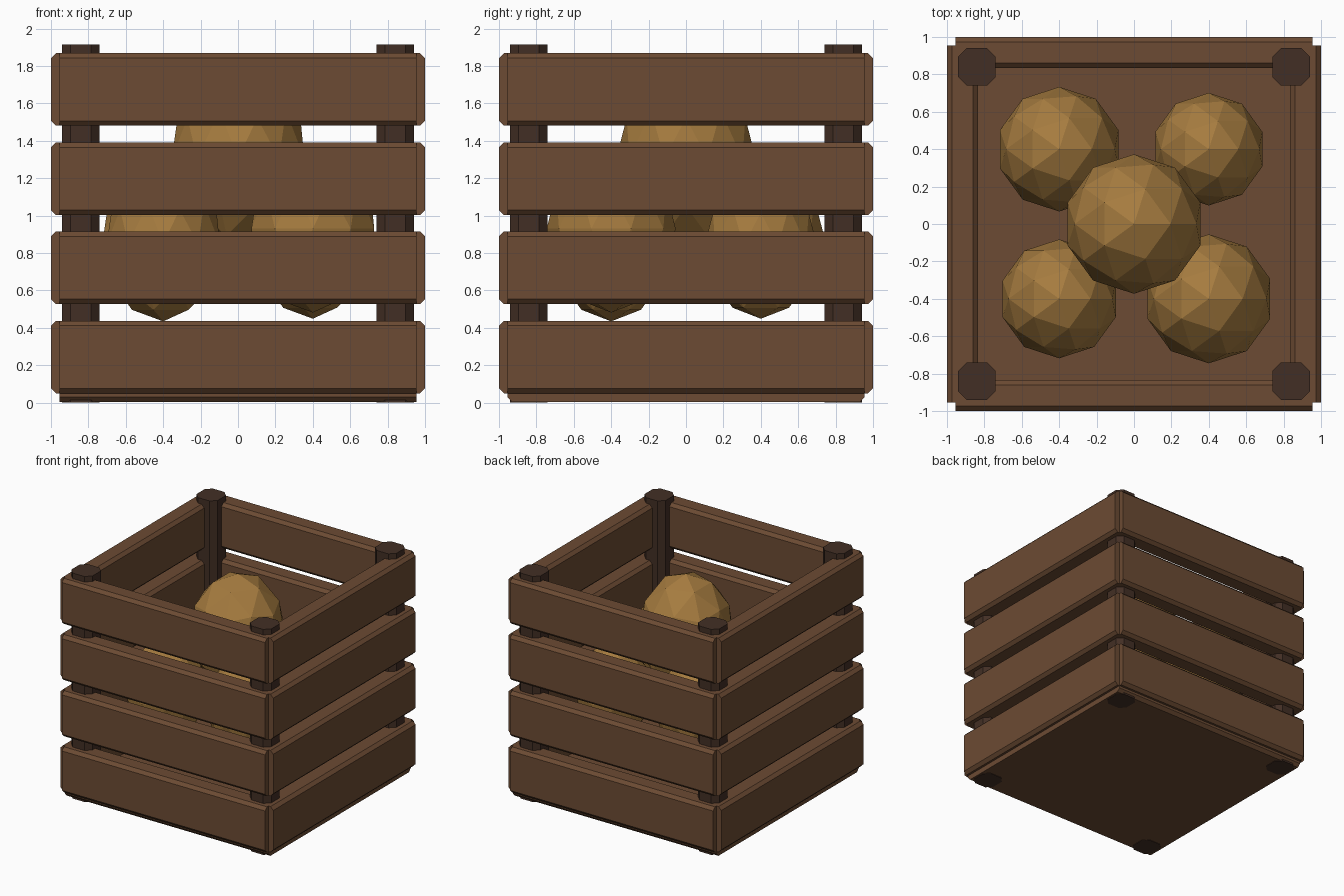
import bpy, bmesh
from mathutils import Matrix, Vector

if "Cube" in bpy.data.objects:
    bpy.data.objects.remove(bpy.data.objects["Cube"])


def material(name, color):
    mat = bpy.data.materials.new(name)
    mat.diffuse_color = (*color, 1)
    mat.use_nodes = True
    mat.node_tree.nodes["Principled BSDF"].inputs["Base Color"].default_value = mat.diffuse_color
    return mat


WOOD = material("slat_wood", (0.15, 0.07, 0.033))
DARK = material("post_wood", (0.055, 0.028, 0.018))
SKIN = material("produce_skin", (0.38, 0.20, 0.05))


def finish(name, bm, mat, location=(0, 0, 0)):
    mesh = bpy.data.meshes.new(name)
    bm.to_mesh(mesh)
    bm.free()
    mesh.materials.append(mat)
    obj = bpy.data.objects.new(name, mesh)
    obj.location = location
    bpy.context.collection.objects.link(obj)
    return obj


def beam(name, lo, hi, axis, bevel, mat):
    """Box between two corners, chamfered only along the given axis."""
    lo, hi = Vector(lo), Vector(hi)
    bm = bmesh.new()
    bmesh.ops.create_cube(bm, size=1, matrix=Matrix.Diagonal((*(hi - lo), 1)))
    along = [e for e in bm.edges
             if abs((e.verts[0].co - e.verts[1].co).normalized()[axis]) > 0.9]
    bmesh.ops.bevel(bm, geom=along, offset=bevel, segments=1, affect='EDGES')
    return finish(name, bm, mat, (lo + hi) / 2)


# Four rows of slats on all four sides
IN, OUT, END = 0.835, 1.0, 0.955
for row in range(4):
    z0 = 0.05 + 0.477 * row
    z1 = z0 + 0.387
    beam(f"front_slat_{row}", (-END, -OUT, z0), (END, -IN, z1), 0, 0.026, WOOD)
    beam(f"back_slat_{row}", (-END, IN, z0), (END, OUT, z1), 0, 0.026, WOOD)
    beam(f"left_slat_{row}", (-OUT, -END, z0), (-IN, END, z1), 1, 0.026, WOOD)
    beam(f"right_slat_{row}", (IN, -END, z0), (OUT, END, z1), 1, 0.026, WOOD)

# Floor board
beam("floor", (-END, -END, 0.004), (END, END, 0.17), 0, 0.026, WOOD)

# Corner posts with chamfered corners
for sx in (-1, 1):
    for sy in (-1, 1):
        cx, cy = 0.84 * sx, 0.84 * sy
        beam("corner_post", (cx - 0.1, cy - 0.1, 0), (cx + 0.1, cy + 0.1, 1.915),
             2, 0.045, DARK)

# Faceted produce: x, y, z, radius (slightly taller than wide)
for x, y, z, r in [(-0.4, -0.4, 0.848, 0.318), (0.4, -0.4, 0.93, 0.345),
                   (-0.4, 0.4, 0.91, 0.333), (0.4, 0.4, 0.84, 0.301),
                   (0, 0, 1.305, 0.373)]:
    bm = bmesh.new()
    bmesh.ops.create_icosphere(bm, subdivisions=2, radius=r)
    bmesh.ops.scale(bm, vec=(1, 1, 1.3), verts=bm.verts)
    finish("produce", bm, SKIN, (x, y, z))
